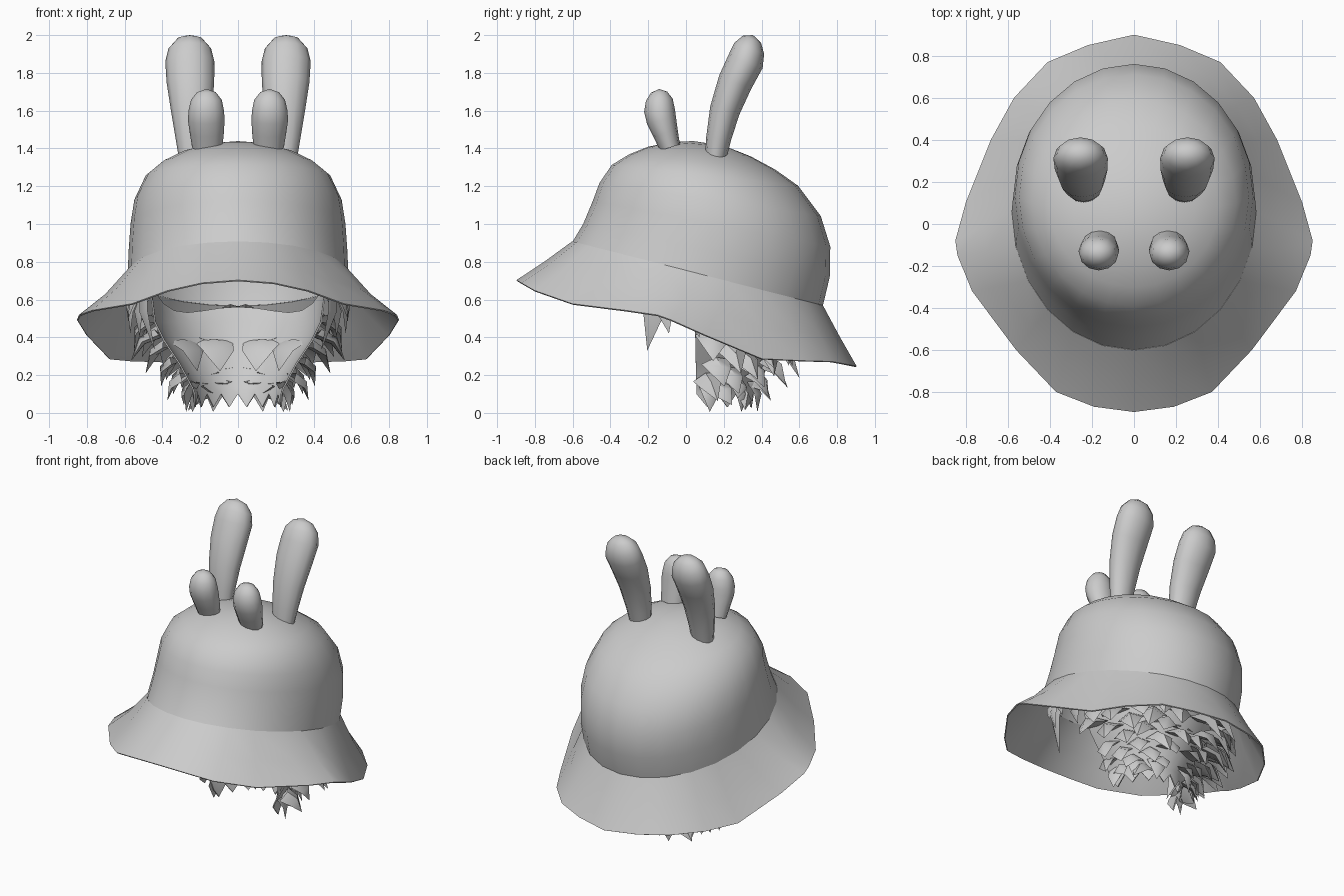
import bpy, bmesh, math, random
from math import sin, cos, pi
from mathutils import Vector

old = bpy.data.objects.get("Cube")
if old:
    bpy.data.objects.remove(old, do_unlink=True)
random.seed(4)

grey = bpy.data.materials.new("plain_grey")
grey.use_nodes = True
grey.diffuse_color = (0.6, 0.6, 0.6, 1)
grey.node_tree.nodes["Principled BSDF"].inputs["Base Color"].default_value = (0.6, 0.6, 0.6, 1)


def finish(bm, name, angle=50, thickness=0):
    bmesh.ops.recalc_face_normals(bm, faces=bm.faces)
    mesh = bpy.data.meshes.new(name)
    bm.to_mesh(mesh)
    bm.free()
    obj = bpy.data.objects.new(name, mesh)
    bpy.context.collection.objects.link(obj)
    mesh.materials.append(grey)
    bpy.ops.object.select_all(action='DESELECT')
    obj.select_set(True)
    bpy.context.view_layer.objects.active = obj
    if thickness:
        mod = obj.modifiers.new("thickness", 'SOLIDIFY')
        mod.thickness = thickness
        mod.offset = 0
        bpy.ops.object.modifier_apply(modifier=mod.name)
    bpy.ops.object.shade_smooth_by_angle(angle=math.radians(angle))


def loft(bm, rings, closed=True, tip=None):
    loops = [[bm.verts.new(p) for p in ring] for ring in rings]
    n = len(loops[0])
    for a, b in zip(loops, loops[1:]):
        for i in range(n if closed else n - 1):
            j = (i + 1) % n
            bm.faces.new((a[i], a[j], b[j], b[i]))
    if tip is not None:
        t = bm.verts.new(tip)
        for i in range(n):
            bm.faces.new((loops[-1][i], loops[-1][(i + 1) % n], t))


SEG = 24


def tilted_ring(yf, zf, yb, zb, rx):
    pts = []
    for i in range(SEG):
        a = 2 * pi * i / SEG
        f = (1 - cos(a)) / 2
        pts.append(Vector((rx * sin(a), yf + (yb - yf) * f, zf + (zb - zf) * f)))
    return pts


# Crown: tilted oval rings from the band up to the top
crown_rings = [(-.60, .90, .72, .565, .58), (-.54, 1.0, .757, .72, .575),
               (-.49, 1.12, .76, .88, .565), (-.455, 1.215, .71, 1.04, .545),
               (-.39, 1.31, .59, 1.2, .485), (-.30, 1.365, .47, 1.285, .40),
               (-.20, 1.405, .34, 1.355, .29), (-.08, 1.43, .2, 1.41, .14)]
bm = bmesh.new()
loft(bm, [tilted_ring(*r) for r in crown_rings], tip=(0, .04, 1.435))
finish(bm, "hat_crown", 60, .008)

# Brim: flared from the band to a faceted outline, front to back
edge = [(0, -.895, .70), (.19, -.87, .685), (.37, -.80, .645), (.56, -.60, .575),
        (.77, -.32, .54), (.84, -.15, .515), (.85, -.08, .49), (.80, .10, .41),
        (.68, .40, .285), (.57, .60, .275), (.41, .77, .27), (.22, .85, .255), (0, .90, .245)]
outer = [Vector(p) for p in edge]
outer += [Vector((-p.x, p.y, p.z)) for p in outer[-2:0:-1]]
inner = tilted_ring(-.60, .905, .72, .57, .58)
mid = [p.lerp(q, .5) - Vector((0, 0, .005 + .03 * abs(p.x))) for p, q in zip(inner, outer)]
bm = bmesh.new()
loft(bm, [inner, mid, outer])
finish(bm, "hat_brim", 60, .008)


# Ears: bent tubes with rounded ends
def ear(name, side, path, tip):
    pts = [Vector(p[:3]) for p in path]
    tip = Vector(tip)
    rings = []
    ends = pts + [tip]
    for i, (p, data) in enumerate(zip(pts, path)):
        t = (ends[i + 1] - ends[max(i - 1, 0)]).normalized()
        n = Vector((1, 0, 0)).cross(t)
        rings.append([p + Vector((data[3] * cos(a), 0, 0)) + n * (data[4] * sin(a))
                      for a in (2 * pi * k / 12 for k in range(12))])
    last = pts[-1]
    for t in (.5, .85):
        shrink = math.sqrt(1 - t * t)
        rings.append([last.lerp(tip, t) + (p - last) * shrink for p in rings[len(pts) - 1]])
    bm = bmesh.new()
    loft(bm, rings, tip=tip)
    bmesh.ops.scale(bm, vec=(side, 1, 1), verts=bm.verts)
    finish(bm, name, 60)


long_path = [(.238, .155, 1.335, .073, .055), (.242, .172, 1.45, .088, .066),
             (.247, .205, 1.6, .108, .08), (.252, .26, 1.75, .126, .092),
             (.255, .315, 1.86, .13, .097)]
short_path = [(.163, -.085, 1.405, .08, .055), (.165, -.108, 1.48, .09, .067),
              (.168, -.13, 1.55, .097, .079), (.168, -.14, 1.6, .094, .082)]
for side, word in ((1, "left"), (-1, "right")):
    ear(word + "_long_ear", side, long_path, (.255, .355, 2.0))
    ear(word + "_short_ear", side, short_path, (.167, -.143, 1.715))


# Hair locks: bent, flattened blades, made in mirrored pairs
def lock(bm, base, tip, width, out, depth=.4):
    base, tip = Vector(base), Vector(tip)
    across = (tip - base).cross(Vector(out)).normalized()
    lift = across.cross(tip - base).normalized()
    mid = base.lerp(tip, .45) + lift * width * .35
    for side in (1, -1):
        def ring(c, w):
            pts = [c + across * w, c + lift * w * depth, c - across * w, c - lift * w * .1]
            return [Vector((p.x * side, p.y, p.z)) for p in pts]
        loft(bm, [ring(base, width), ring(mid, width * .8)], tip=(tip.x * side, tip.y, tip.z))


# Hair shell: open at the face, tall at the sides and low at the back
levels = [(.56, .47, .48), (.48, .44, .45), (.38, .39, .42), (.26, .31, .37), (.13, .24, .29)]


def shell_point(level, a):
    z, rx, ry = level
    return Vector((rx * sin(a), .07 + ry * cos(a), z))


angles = [-1.62 + 3.24 * i / 16 for i in range(17)]
rings = [[shell_point(l, a) for a in angles] for l in levels]
for p, a in zip(rings[0], angles):
    p.z += .14 * sin(a) ** 6 - .04 * sin(2 * a) ** 2
rings.append([shell_point((.10 - .07 * (i % 2), .23, .28), a) for i, a in enumerate(angles)])
bm = bmesh.new()
loft(bm, rings, closed=False)
finish(bm, "hair_shell", 50, .008)

# Broad locks scattered over the outside, winding down from top to nape
bm = bmesh.new()
COUNT = 26
for i in range(COUNT):
    t = i / (COUNT - 1)
    a = .08 + 1.42 * ((i * .618) % 1)
    z = .54 - .42 * t
    base = shell_point((z, .47 - .24 * t ** 1.3, .48 - .20 * t ** 1.3), a)
    out = Vector((sin(a), cos(a), 0))
    flare = (.17 - .07 * t) * random.uniform(.7, 1.1)
    drop = (.20 - .10 * t) * random.uniform(.75, 1.1)
    sway = Vector((cos(a), -sin(a), 0)) * random.uniform(-.07, .07)
    lock(bm, base, base + out * flare + sway - Vector((0, 0, drop)),
         .10 - .035 * t, out + Vector((0, 0, .5)), .55)
# Nape tips reaching the lowest point
for x, y in ((.25, .12), (.22, .28), (.12, .36)):
    lock(bm, (x * .9, y * .95, .16), (x * 1.1, y * 1.05, .005), .06, (x, y, 0), .5)
finish(bm, "outer_hair_locks", 50)

# Shallow ridged locks lying on the inside of the shell
bm = bmesh.new()
for a, row in ((.35, 2), (.9, 2)):
    inward = Vector((-sin(a), -cos(a), 0))
    base = shell_point(levels[row], a) + inward * .005
    lock(bm, base, base + inward * .11 - Vector((0, 0, .16)), .11, inward, .15)
finish(bm, "inner_hair_locks", 50)

# Side fringe hanging from the band in front of the shell
bm = bmesh.new()
fringe = [((.50, -.13, .70), (.44, -.205, .33), .075), ((.53, -.12, .64), (.57, -.09, .42), .06),
          ((.53, -.04, .66), (.58, -.01, .48), .07), ((.52, -.17, .64), (.58, -.13, .50), .05),
          ((.48, .04, .64), (.52, .07, .40), .08)]
for base, tip, width in fringe:
    lock(bm, base, tip, width, (1, -.3, .1))
finish(bm, "hair_fringe", 50)
